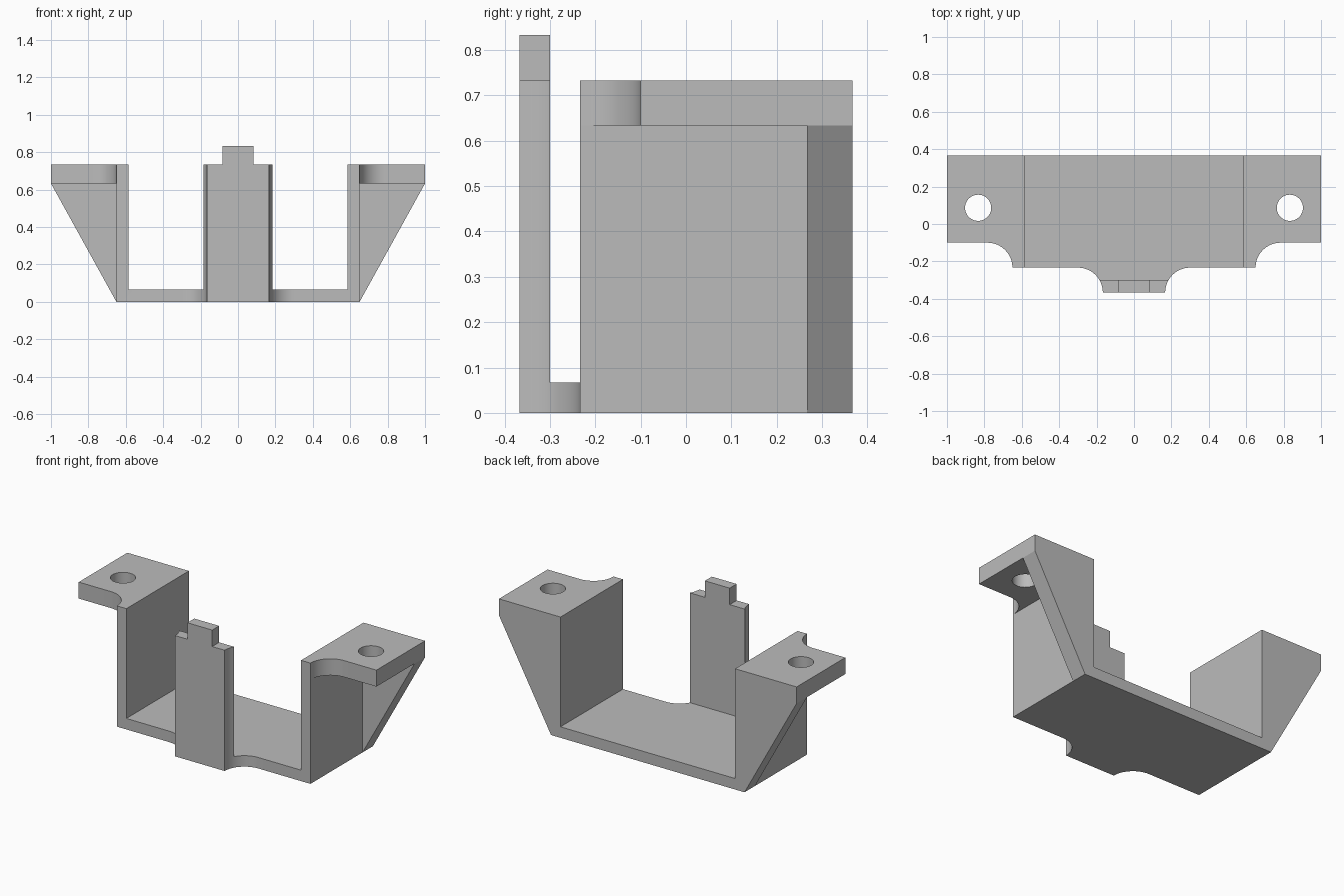
import bpy, bmesh, math
from mathutils import Vector

if "Cube" in bpy.data.objects:
    bpy.data.objects.remove(bpy.data.objects["Cube"], do_unlink=True)

U = 1 / 30          # drawing unit
BACK, FRONT, TIP = 11, -7, -11
FILLET = 4

grey = bpy.data.materials.new("plain grey")
grey.use_nodes = True
grey.diffuse_color = (0.5, 0.5, 0.5, 1)
grey.node_tree.nodes["Principled BSDF"].inputs["Base Color"].default_value = (0.5, 0.5, 0.5, 1)


def prism(name, points, lo, hi, axis="z"):
    """Extrude a closed 2D outline along z, or an (x, z) outline along y."""
    def place(a, b, h):
        return Vector((a, b, h) if axis == "z" else (a, h, b)) * U
    bm = bmesh.new()
    face = bm.faces.new([bm.verts.new(place(a, b, lo)) for a, b in points])
    new = bmesh.ops.extrude_face_region(bm, geom=[face])["geom"]
    verts = [g for g in new if isinstance(g, bmesh.types.BMVert)]
    bmesh.ops.translate(bm, verts=verts, vec=place(0, 0, hi - lo))
    bmesh.ops.recalc_face_normals(bm, faces=bm.faces)
    mesh = bpy.data.meshes.new(name)
    bm.to_mesh(mesh)
    bm.free()
    mesh.materials.append(grey)
    obj = bpy.data.objects.new(name, mesh)
    bpy.context.collection.objects.link(obj)
    return obj


def box(name, x0, x1, y0, y1, z0, z1):
    return prism(name, [(x0, y0), (x1, y0), (x1, y1), (x0, y1)], z0, z1)


def arc(cx, cy, r, start, end, n=16):
    steps = [math.radians(start + (end - start) * i / n) for i in range(n + 1)]
    return [(cx + r * math.cos(t), cy + r * math.sin(t)) for t in steps]


def mirrored(points):
    return points + [(-x, y) for x, y in reversed(points)]


def combine(target, tool, operation):
    mod = target.modifiers.new(operation.lower(), "BOOLEAN")
    mod.operation, mod.solver, mod.object = operation, "EXACT", tool
    bpy.context.view_layer.objects.active = target
    bpy.ops.object.modifier_apply(modifier=mod.name)
    bpy.data.objects.remove(tool, do_unlink=True)


# Cradle: floor, walls, flanges and braces share one front profile
half = [(19.5, 0), (30, 19), (30, 22), (17.6, 22), (17.6, 2)]
bracket = prism("bracket", mirrored(half), FRONT, BACK, "y")

for s in (-1, 1):
    # Open space under each flange, leaving the rear brace
    under = sorted((s * 19.5, s * 33))
    combine(bracket, box("under_cutter", *under, -12, 8, -3, 19), "DIFFERENCE")
    # Rounded step from wall to flange front
    step = arc(23.5, FRONT, FILLET, 180, 90) + [(33, -3), (33, -12), (19.5, -12)]
    combine(bracket, prism("step_cutter", [(s * x, y) for x, y in step], -3, 25), "DIFFERENCE")
    # Screw hole
    combine(bracket, prism("hole_cutter", arc(s * 25, 2.6, 2.1, 0, 360, 48)[:-1], 17, 25),
            "DIFFERENCE")

# Front tongue with flared sides, trimmed to a stepped upright post
flare = arc(9, TIP, FILLET, 180, 90)
tongue = prism("front_post", mirrored([(5, TIP)] + flare[1:] + [(9, -5)]), 0, 25)
combine(tongue, box("rear_cutter", -12, 12, -9, 0, 2, 30), "DIFFERENCE")
for s in (-1, 1):
    side = sorted((s * 2.5, s * 12))
    combine(tongue, box("shoulder_cutter", *side, -15, 0, 22, 30), "DIFFERENCE")
combine(bracket, tongue, "UNION")

# Merge coplanar faces and shade
bm = bmesh.new()
bm.from_mesh(bracket.data)
bmesh.ops.remove_doubles(bm, verts=bm.verts, dist=1e-5)
bmesh.ops.dissolve_limit(bm, angle_limit=math.radians(0.5), verts=bm.verts, edges=bm.edges)
bm.to_mesh(bracket.data)
bm.free()
bpy.ops.object.select_all(action="DESELECT")
bracket.select_set(True)
bpy.context.view_layer.objects.active = bracket
bpy.ops.object.shade_smooth_by_angle(angle=math.radians(20))
